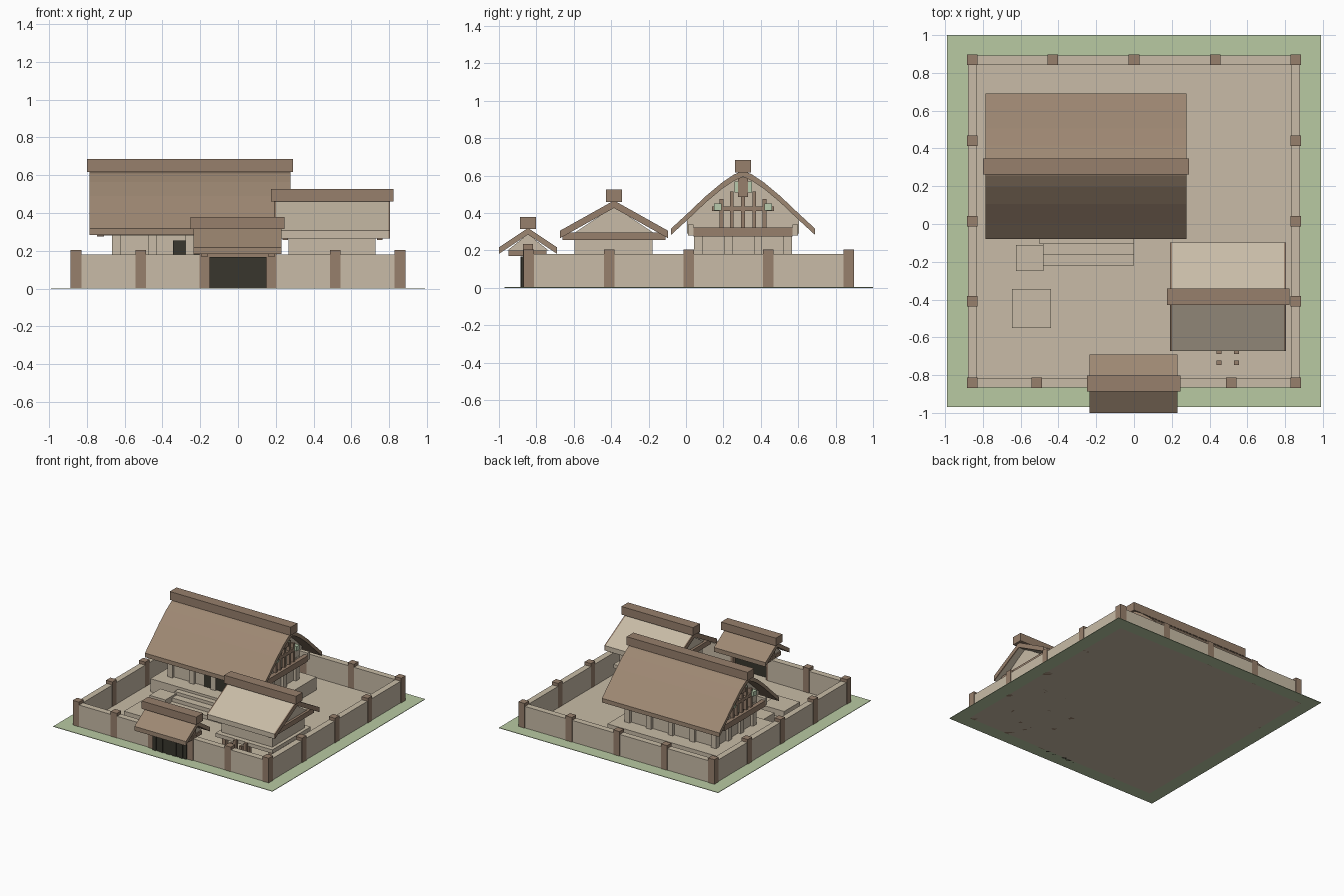
import bpy
import bmesh
from mathutils import Vector

cube = bpy.data.objects.get("Cube")
if cube:
    bpy.data.objects.remove(cube, do_unlink=True)


def material(name, color):
    m = bpy.data.materials.new(name)
    m.use_nodes = True
    m.diffuse_color = (*color, 1)
    m.node_tree.nodes["Principled BSDF"].inputs["Base Color"].default_value = (*color, 1)
    return m


TAN = material("pale_plaster", (0.58, 0.50, 0.385))
BROWN = material("timber_brown", (0.31, 0.215, 0.15))
ROOF = material("thatch_brown", (0.34, 0.245, 0.17))
DARK = material("dark_wood", (0.04, 0.037, 0.027))
GREEN = material("grass_green", (0.48, 0.585, 0.36))
MINT = material("pale_green", (0.48, 0.60, 0.42))


def finish(name, bm, mat):
    bmesh.ops.recalc_face_normals(bm, faces=bm.faces)
    mesh = bpy.data.meshes.new(name)
    bm.to_mesh(mesh)
    bm.free()
    mesh.materials.append(mat)
    obj = bpy.data.objects.new(name, mesh)
    bpy.context.collection.objects.link(obj)
    return obj


def boxes(name, mat, items):
    """Boxes given as (x0, x1, y0, y1, z0, z1), joined in one object."""
    bm = bmesh.new()
    for x0, x1, y0, y1, z0, z1 in items:
        lo, hi = Vector((x0, y0, z0)), Vector((x1, y1, z1))
        made = bmesh.ops.create_cube(bm, size=1)["verts"]
        for v in made:
            v.co = (lo + hi) / 2 + v.co * (hi - lo)
    return finish(name, bm, mat)


def post(x, y, w, z0, z1):
    return (x - w / 2, x + w / 2, y - w / 2, y + w / 2, z0, z1)


def prism(name, mat, outline, spans):
    """A y-z outline pushed along x over each span."""
    bm = bmesh.new()
    for x0, x1 in spans:
        face = bm.faces.new([bm.verts.new((x0, y, z)) for y, z in outline])
        out = bmesh.ops.extrude_face_region(bm, geom=[face])["geom"]
        bmesh.ops.translate(bm, vec=(x1 - x0, 0, 0),
                            verts=[g for g in out if isinstance(g, bmesh.types.BMVert)])
    return finish(name, bm, mat)


def roof_outline(yc, half, thick):
    """Roof section from half-profile points (distance from ridge, height)."""
    top = [(yc - d, z) for d, z in reversed(half)] + [(yc + d, z) for d, z in half[1:]]
    return top + [(y, z - thick) for y, z in reversed(top)]


def ends(x0, x1, w):
    return [(x0, x0 + w), (x1 - w, x1)]


# Ground: grass border around the earth yard
E, YF, YB, T = 0.88, -0.865, 0.893, 0.004
boxes("grass_border", GREEN, [(-0.99, 0.99, -0.97, YF, 0, T), (-0.99, 0.99, YB, 1, 0, T),
                              (-0.99, -E, YF, YB, 0, T), (E, 0.99, YF, YB, 0, T)])
boxes("yard_floor", TAN, [(-E, E, YF, YB, 0, T)])

# Perimeter wall and posts
W = 0.05
boxes("perimeter_wall", TAN, [
    (-E, E, YB - W, YB, 0, 0.18), (-E, -E + W, YF, YB, 0, 0.18), (E - W, E, YF, YB, 0, 0.18),
    (-E, -0.17, YF, YF + W, 0, 0.18), (0.17, E, YF, YF + W, 0, 0.18)])
C, PY = 0.857, (-0.84, -0.41, 0.015, 0.44, 0.87)
spots = [(s * C, y) for s in (-1, 1) for y in PY]
spots += [(x, PY[-1]) for x in (-0.43, 0, 0.43)] + [(x, PY[0]) for x in (-0.515, 0.515)]
boxes("wall_posts", BROWN, [post(x, y, 0.056, 0, 0.205) for x, y in spots])

# Gate
GY = -0.845
boxes("gate_posts", BROWN, [post(s * 0.177, GY, 0.054, 0, 0.2) for s in (-1, 1)])
boxes("gate_doors", DARK, [(-0.15 + i * 0.03, -0.12 + i * 0.03, -0.886 + 0.005 * (i % 2),
                            -0.855, 0, 0.168) for i in range(10)])
boxes("gate_lintel", BROWN, [(-0.2, 0.2, GY - 0.025, GY + 0.025, 0.168, 0.2)])
boxes("gate_tie_beams", BROWN, [(a, b, GY - 0.105, GY + 0.1, 0.17, 0.2)
                                for a, b in ends(-0.195, 0.195, 0.035)])
prism("gate_gables", TAN, [(GY - 0.11, 0.2), (GY + 0.11, 0.2), (GY, 0.288)], ends(-0.185, 0.185, 0.02))
boxes("gate_king_posts", BROWN, [(a, b, GY - 0.027, GY + 0.027, 0.2, 0.235)
                                 for a, b in ends(-0.195, 0.195, 0.02)])
prism("gate_roof", ROOF, roof_outline(GY, [(0, 0.32), (0.155, 0.217)], 0.035), [(-0.235, 0.23)])
boxes("gate_ridge", BROWN, [(-0.25, 0.245, GY - 0.043, GY + 0.043, 0.315, 0.378)])

# Storehouse on short stilts
SY = -0.385
boxes("storehouse_body", TAN, [(0.267, 0.727, -0.595, -0.18, 0.15, 0.275)])
boxes("storehouse_platform", TAN, [(0.24, 0.755, -0.635, -0.14, 0.12, 0.15)])
boxes("storehouse_stilts", BROWN, [post(x, y, 0.035, 0, 0.12) for x in (0.29, 0.5, 0.71)
                                   for y in (-0.58, SY, -0.2)])
boxes("storehouse_tie_beams", BROWN, [(a, b, -0.66, -0.11, 0.257, 0.297)
                                      for a, b in ends(0.235, 0.765, 0.03)])
prism("storehouse_gables", TAN, [(SY - 0.24, 0.275), (SY + 0.24, 0.275), (SY, 0.435)],
      ends(0.255, 0.745, 0.02))
store_roof = roof_outline(SY, [(0, 0.467), (0.288, 0.306)], 0.04)
prism("storehouse_roof", TAN, store_roof, [(0.2, 0.795)])
prism("storehouse_verges", BROWN, store_roof, ends(0.19, 0.805, 0.01))
boxes("storehouse_ridge", BROWN, [(0.175, 0.823, SY - 0.043, SY + 0.043, 0.46, 0.526)])
boxes("stair_posts", BROWN, [post(x, y, 0.025, 0, 0.165) for x in (0.45, 0.543) for y in (-0.735, -0.675)])

# Main house: platform, steps and yard blocks
HY, HX = 0.305, -0.255
boxes("house_platform", TAN, [(-0.75, 0.24, -0.06, 0.67, 0, 0.11)])
boxes("house_steps", TAN, [(-0.5, 0, -0.105, -0.06, 0, 0.09), (-0.48, 0, -0.165, -0.105, 0, 0.065),
                           (-0.48, 0, -0.22, -0.165, 0, 0.035)])
boxes("yard_blocks", TAN, [(-0.625, -0.48, -0.25, -0.11, 0, 0.08), (-0.645, -0.44, -0.55, -0.345, 0, 0.06)])

# Main house: walls, columns and door
boxes("house_walls", TAN, [(-0.645, 0.135, 0.065, 0.545, 0.11, 0.3)])
columns = [(HX + i * 0.195, y) for i in range(-2, 3) for y in (0.065, 0.545)]
columns += [(HX + s * 0.39, y) for s in (-1, 1) for y in (0.225, 0.385)]
boxes("house_columns", TAN, [post(x, y, 0.045, 0.11, 0.3) for x, y in columns])
boxes("house_door", DARK, [(-0.345, -0.13, 0.057, 0.07, 0.11, 0.255)])
boxes("house_wall_plates", TAN, [(-0.74, 0.23, y - 0.015, y + 0.015, 0.28, 0.34) for y in (0.025, 0.585)])

# Main house: curved roof
curve = [(0, 0.628), (0.05, 0.605), (0.11, 0.565), (0.2, 0.49), (0.3, 0.395), (0.385, 0.317)]
prism("house_roof", ROOF, roof_outline(HY, curve, 0.034), [(-0.785, 0.277)])
boxes("house_ridge", BROWN, [(-0.8, 0.292, HY - 0.043, HY + 0.043, 0.617, 0.685)])

# Main house: gables with timber lattice
slope = [(HY - d, z - 0.03) for d, z in reversed(curve[:-1])] + [(HY + d, z - 0.03) for d, z in curve[1:-1]]
prism("house_gables", TAN, slope + [(HY + 0.3, 0.29), (HY - 0.3, 0.29)], ends(-0.665, 0.155, 0.02))
boxes("gable_tie_beams", BROWN, [(a, b, HY - 0.265, HY + 0.265, 0.275, 0.322)
                                 for a, b in ends(-0.745, 0.235, 0.035)])
lattice, purlins = [], []
for a, b in ends(-0.725, 0.215, 0.025):
    lattice.append((a, b, HY - 0.165, HY + 0.165, 0.41, 0.435))
    for d, top in ((-0.115, 0.475), (-0.06, 0.515), (0, 0.49), (0.06, 0.515), (0.115, 0.475)):
        lattice.append((a, b, HY + d - 0.01, HY + d + 0.01, 0.32, top))
    lattice.append((a - 0.01, b + 0.01, HY - 0.027, HY + 0.027, 0.485, 0.59))
    for s in (-1, 1):
        y = HY + s * 0.135
        purlins.append((a - 0.02, b + 0.02, y - 0.021, y + 0.021, 0.413, 0.45))
        y = HY + s * 0.035
        purlins.append((a - 0.005, b + 0.005, y - 0.012, y + 0.012, 0.51, 0.57))
boxes("gable_lattice", BROWN, lattice)
boxes("gable_ornaments", MINT, purlins)
